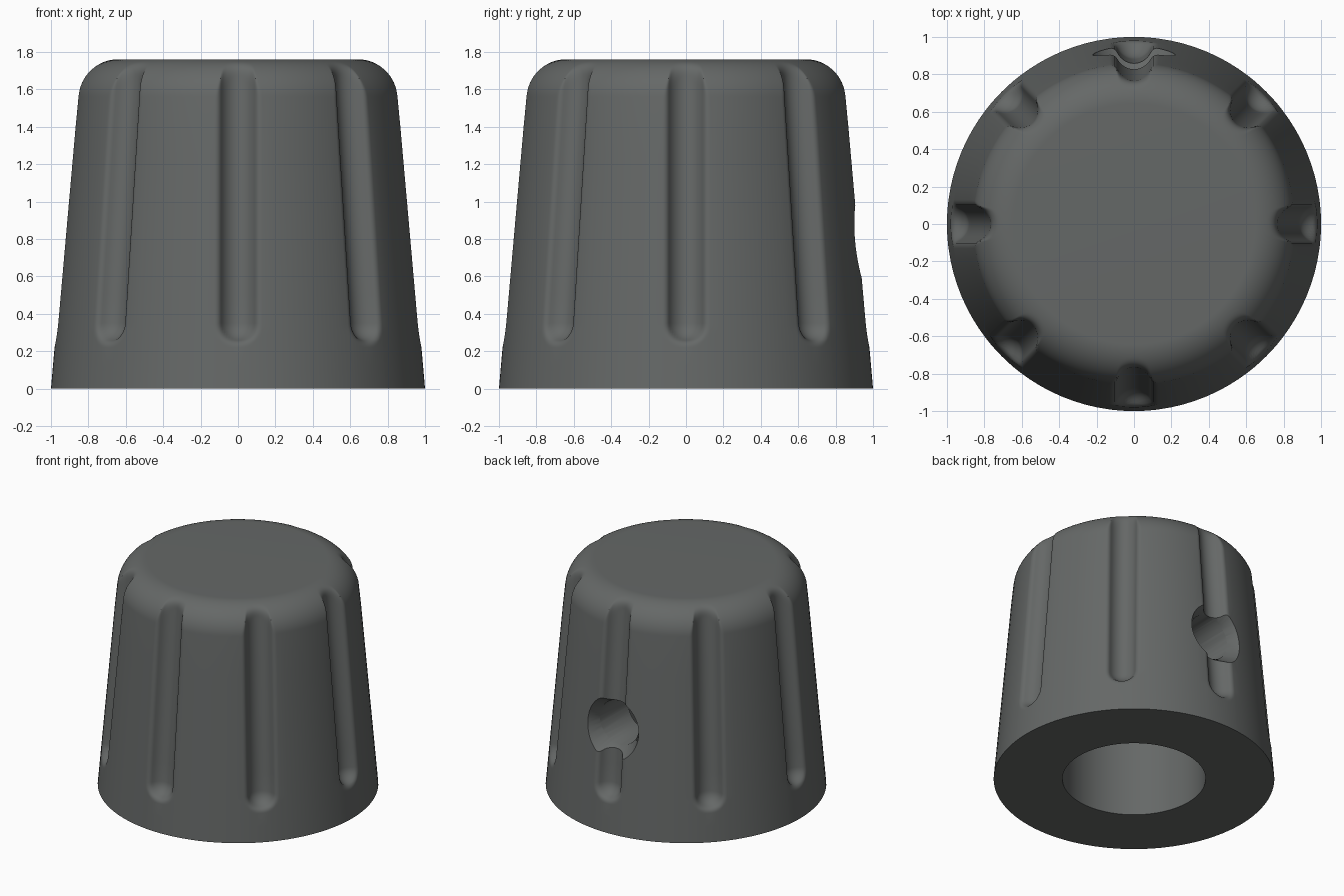
import bpy, bmesh
from math import sin, cos, asin, sqrt, pi, radians, tan

if "Cube" in bpy.data.objects:
    bpy.data.objects.remove(bpy.data.objects["Cube"])

H = 1.76                 # overall height
DRAFT = tan(radians(5))  # side taper
TOP_R, TOP_X = 0.22, 0.642   # top rounding radius and centre
TOP_Z = H - TOP_R
FL_R, FL_F, FL_OFF = 0.10, 0.04, 0.012   # flute radius, edge fillet, centre offset
FL_Z = 0.35              # centre of the rounded lower flute end
BORE_R, BORE_H = 0.51, 1.30
HOLE_Z = 0.80

FL_W = sqrt((FL_R + FL_F) ** 2 - (FL_F + FL_OFF) ** 2)  # flute half width
T_IN = FL_R * FL_W / (FL_R + FL_F)                      # arc to fillet tangent
A_MAX = asin(T_IN / FL_R)

# sample offsets across half a flute, evenly spaced along both arcs
offsets = [FL_R * sin(A_MAX * i / 7) for i in range(8)]
offsets += [FL_W - FL_F * sin(A_MAX * (1 - i / 5)) for i in range(1, 6)]


def cone(z):
    return 1 - DRAFT * z


def depth(s):
    """Flute depth at distance s from the flute centre line."""
    if s <= T_IN:
        return sqrt(FL_R ** 2 - s * s) - FL_OFF
    if s < FL_W:
        return FL_F - sqrt(max(0, FL_F ** 2 - (s - FL_W) ** 2))
    return 0


def smooth_min(a, b, k):
    if k < 1e-5:
        return min(a, b)
    h = max(k - abs(a - b), 0) / k
    return min(a, b) - h * h * k / 4


def angles(z):
    """(angle, offset from nearest flute) for one ring of the shell."""
    half = [(asin(t / cone(z)), t) for t in offsets]
    edge = half[-1][0]
    half += [(edge + (pi / 8 - edge) * i / 4, 1.0) for i in range(1, 5)]
    sector = [(-a, t) for a, t in reversed(half[1:-1])] + half
    return [(k * pi / 4 + a, t) for k in range(8) for a, t in sector]


# outer profile rows (radius, height)
heights = [0, 0.12] + [FL_Z - t for t in reversed(offsets)]
heights += [FL_Z + (TOP_Z - FL_Z) * i / 8 for i in range(1, 8)]
rows = [(cone(z), z) for z in heights]
for i in range(29):
    a = radians(5 + 85 * i / 28)
    rows.append((TOP_X + TOP_R * cos(a), TOP_Z + TOP_R * sin(a)))

# knob shell with flutes, then underside and bore
bm = bmesh.new()
rings = []
for r0, z in rows:
    ring = []
    for a, t in angles(z):
        d = depth(sqrt(t * t + min(0, z - FL_Z) ** 2))
        r = r0
        if d > 1e-6:
            k = min(0.05, d) if z > TOP_Z else 0
            r = smooth_min(r0, cone(z) - d, k)
        ring.append(bm.verts.new((r * cos(a), r * sin(a), z)))
    rings.append(ring)
for z in (0, BORE_H):
    inner = [bm.verts.new((BORE_R * cos(a), BORE_R * sin(a), z)) for a, t in angles(0)]
    if z == 0:
        rings.insert(0, inner)
    else:
        rings.insert(0, inner)
n = len(rings[0])
for lo, hi in zip(rings, rings[1:]):
    for i in range(n):
        j = (i + 1) % n
        bm.faces.new((lo[i], lo[j], hi[j], hi[i]))
bm.faces.new(rings[-1])
bm.faces.new(rings[0][::-1])
bmesh.ops.recalc_face_normals(bm, faces=bm.faces)
mesh = bpy.data.meshes.new("knob_body")
bm.to_mesh(mesh)
bm.free()
knob = bpy.data.objects.new("knob_body", mesh)
bpy.context.collection.objects.link(knob)

mat = bpy.data.materials.new("dark grey plastic")
mat.diffuse_color = (0.130, 0.138, 0.135, 1)
mat.use_nodes = True
mat.node_tree.nodes["Principled BSDF"].inputs["Base Color"].default_value = mat.diffuse_color
mesh.materials.append(mat)


def cutter(name, r_in, r_out, y0, y1):
    """Round cutter along y with radius r_in at y0 and r_out at y1."""
    bpy.ops.mesh.primitive_cone_add(vertices=48, radius1=r_in, radius2=r_out, depth=y1 - y0,
                                    location=(0, (y0 + y1) / 2, HOLE_Z), rotation=(-pi / 2, 0, 0))
    ob = bpy.context.object
    ob.name = name
    ob.hide_render = True
    return ob


# set screw hole with a flared mouth at the back
bpy.context.view_layer.update()
for cut in (cutter("screw_hole_cutter", 0.17, 0.17, 0.3, 1.2),
            cutter("screw_mouth_cutter", 0.165, 0.265, 0.82, 0.97)):
    mod = knob.modifiers.new("hole", "BOOLEAN")
    mod.operation = "DIFFERENCE"
    mod.solver = "EXACT"
    mod.object = cut
    bpy.context.view_layer.objects.active = knob
    bpy.ops.object.modifier_apply(modifier=mod.name)
    bpy.data.objects.remove(cut)

bpy.ops.object.select_all(action="DESELECT")
knob.select_set(True)
bpy.context.view_layer.objects.active = knob
bpy.ops.object.shade_smooth_by_angle(angle=radians(35))
